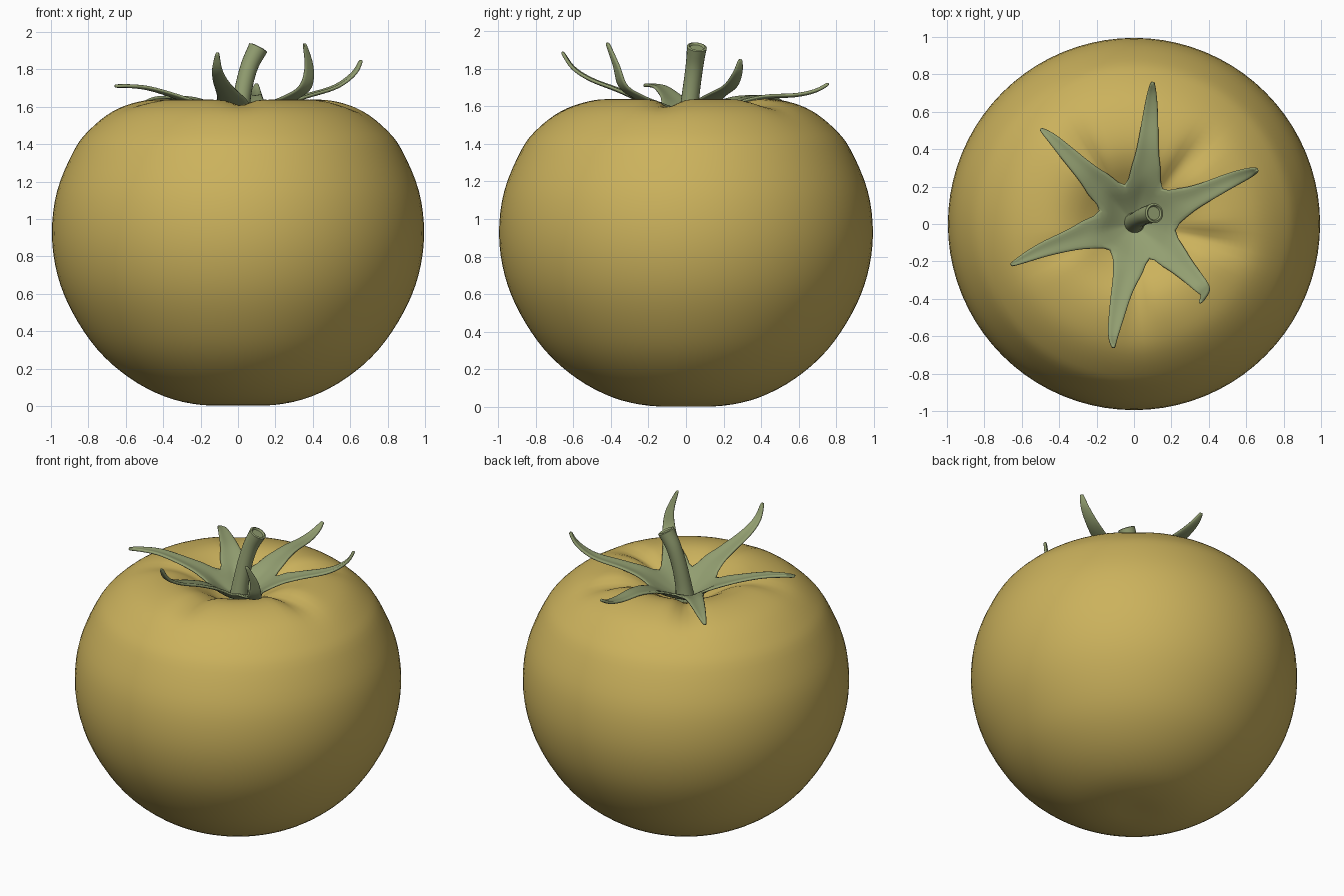
import bpy, bmesh, math
from mathutils import Vector

if "Cube" in bpy.data.objects:
    bpy.data.objects.remove(bpy.data.objects["Cube"])


def material(name, col):
    m = bpy.data.materials.new(name)
    m.diffuse_color = (*col, 1)
    m.use_nodes = True
    m.node_tree.nodes["Principled BSDF"].inputs["Base Color"].default_value = m.diffuse_color
    return m


YELLOW = material("golden skin", (0.60, 0.445, 0.108))
GREEN = material("leaf green", (0.29, 0.345, 0.165))


def spline(pts, n):
    """Catmull-Rom samples through the points, n per span."""
    p = [Vector(q) for q in pts]
    p = [2 * p[0] - p[1]] + p + [2 * p[-1] - p[-2]]
    out = []
    for i in range(1, len(p) - 2):
        a, b, c, d = p[i - 1:i + 3]
        for k in range(n):
            t = k / n
            out.append(0.5 * (2 * b + (c - a) * t + (2 * a - 5 * b + 4 * c - d) * t * t
                              + (3 * b - a - 3 * c + d) * t ** 3))
    return out + [p[-2]]


def finish(bm, name, mat, angle=180):
    bmesh.ops.remove_doubles(bm, verts=bm.verts, dist=0.0005)
    bmesh.ops.recalc_face_normals(bm, faces=bm.faces)
    me = bpy.data.meshes.new(name)
    bm.to_mesh(me)
    bm.free()
    me.materials.append(mat)
    ob = bpy.data.objects.new(name, me)
    bpy.context.collection.objects.link(ob)
    bpy.ops.object.select_all(action='DESELECT')
    ob.select_set(True)
    bpy.context.view_layer.objects.active = ob
    bpy.ops.object.shade_smooth_by_angle(angle=math.radians(angle))
    return ob


def bridge(bm, rows, closed):
    for a, b in zip(rows, rows[1:]):
        n = len(a)
        for i in range(n if closed else n - 1):
            j = (i + 1) % n
            bm.faces.new((a[i], a[j], b[j], b[i]))


# fruit: lathed profile with a dimple and soft creases around the top
profile = [(0, 0.003), (0.2, 0.006), (0.39, 0.05), (0.58, 0.15), (0.75, 0.30), (0.885, 0.5),
           (0.965, 0.7), (0.995, 0.92), (0.967, 1.15), (0.875, 1.37), (0.79, 1.48),
           (0.67, 1.575), (0.54, 1.625), (0.42, 1.637), (0.32, 1.612), (0.22, 1.555),
           (0.12, 1.49), (0, 1.455)]
creases = [(50, 0.045), (125, 0.045), (-12, 0.045), (-88, 0.03), (200, 0.02)]
SEG = 80


def crease(r, z, a):
    if z < 1.2:
        return 0
    fade = math.exp(-((r - 0.42) / 0.2) ** 2)
    d = 0
    for deg, depth in creases:
        da = (a - math.radians(deg) + math.pi) % (2 * math.pi) - math.pi
        d += depth * math.exp(-(da / 0.14) ** 2)
    return d * fade


bm = bmesh.new()
rows = []
for p in spline(profile, 4):
    r, z = max(p.x, 0), p.y
    row = []
    for i in range(SEG):
        a = 2 * math.pi * i / SEG
        row.append(bm.verts.new((r * math.cos(a), r * math.sin(a), z - crease(r, z, a))))
    rows.append(row)
bridge(bm, rows, True)
bmesh.ops.dissolve_degenerate(bm, edges=bm.edges, dist=0.0001)
finish(bm, "fruit", YELLOW)

# calyx: six tapering sepals joined at a cupped centre
# each: midline points outside the hub, then the valley on its clockwise side
sepals = [
    ([(0.22, 0.10, 1.60), (0.36, 0.16, 1.65), (0.52, 0.235, 1.70), (0.62, 0.275, 1.775),
      (0.66, 0.29, 1.85)], (0.20, -0.03)),
    ([(0.06, 0.25, 1.60), (0.075, 0.42, 1.645), (0.088, 0.58, 1.655), (0.095, 0.69, 1.68),
      (0.10, 0.76, 1.72)], (0.14, 0.17)),
    ([(-0.16, 0.18, 1.59), (-0.26, 0.28, 1.635), (-0.36, 0.38, 1.645), (-0.44, 0.46, 1.64),
      (-0.50, 0.51, 1.62)], (-0.04, 0.18)),
    ([(-0.21, -0.045, 1.60), (-0.35, -0.09, 1.655), (-0.48, -0.135, 1.695),
      (-0.58, -0.18, 1.708), (-0.66, -0.22, 1.71)], (-0.155, 0.065)),
    ([(-0.02, -0.21, 1.61), (-0.065, -0.36, 1.68), (-0.095, -0.50, 1.735),
      (-0.112, -0.60, 1.80), (-0.11, -0.66, 1.89)], (-0.115, -0.125)),
    ([(0.18, -0.15, 1.59), (0.28, -0.25, 1.64), (0.36, -0.335, 1.70), (0.38, -0.37, 1.81),
      (0.355, -0.42, 1.94)], (0.08, -0.165)),
]
HUB = Vector((0, 0, 1.475))


def hub_row(left, mid, right, t):
    row = []
    for q in (left, (left + mid) / 2, mid, (right + mid) / 2, right):
        v = HUB.lerp(q, t)
        v.z = HUB.z + (q.z - HUB.z) * t ** 1.4
        row.append(v)
    return row


bm = bmesh.new()
for i, (path, valley) in enumerate(sepals):
    right = Vector((*valley, 1.575))
    left = Vector((*sepals[(i + 1) % 6][1], 1.575))
    pts = spline(path, 4)
    grid = [hub_row(left, pts[0], right, t) for t in (0, 0.25, 0.5, 0.75, 1)]
    out = Vector((pts[-1].x, pts[-1].y, 0)) - Vector((pts[0].x, pts[0].y, 0))
    side = Vector((-out.y, out.x, 0)).normalized()
    n = len(pts) - 1
    for k, p in enumerate(pts[1:], 1):
        t = k / n
        w = 0.008 + 0.058 * (1 - t) ** 0.8 + 0.035 * math.exp(-t * 9)
        lift = Vector((0, 0, 0.18 * w))
        grid.append([p + side * w * s + lift * abs(s) for s in (1, 0.5, 0, -0.5, -1)])
    bridge(bm, [[bm.verts.new(v) for v in row] for row in grid], False)
bmesh.ops.dissolve_degenerate(bm, edges=bm.edges, dist=0.0001)
calyx = finish(bm, "calyx", GREEN)
sol = calyx.modifiers.new("thickness", 'SOLIDIFY')
sol.thickness = 0.018
sol.offset = 0
sub = calyx.modifiers.new("soften", 'SUBSURF')
sub.levels = sub.render_levels = 1

# stem: leaning tube, flared at the base, with a shallow cut end
bm = bmesh.new()
path = spline([(0, 0.005, 1.44), (0.008, 0.012, 1.55), (0.03, 0.03, 1.70),
               (0.062, 0.046, 1.82), (0.108, 0.058, 1.915)], 5)
rings = []


def ring(c, axis, r):
    u = Vector((0, 1, 0)).cross(axis).normalized()
    v = axis.cross(u)
    return [bm.verts.new(c + r * (u * math.cos(a) + v * math.sin(a)))
            for a in (2 * math.pi * k / 20 for k in range(20))]


for k, c in enumerate(path):
    t = k / (len(path) - 1)
    axis = (path[min(k + 1, len(path) - 1)] - path[max(k - 1, 0)]).normalized()
    rings.append(ring(c, axis, 0.043 + 0.022 * math.exp(-t * 4) + 0.010 * t ** 4))
rings.append(ring(path[-1] + axis * 0.004, axis, 0.043))
rings.append(ring(path[-1] - axis * 0.006, axis, 0.036))
bridge(bm, rings, True)
bm.faces.new(rings[0])
bm.faces.new(rings[-1])
finish(bm, "stem", GREEN, 40)
